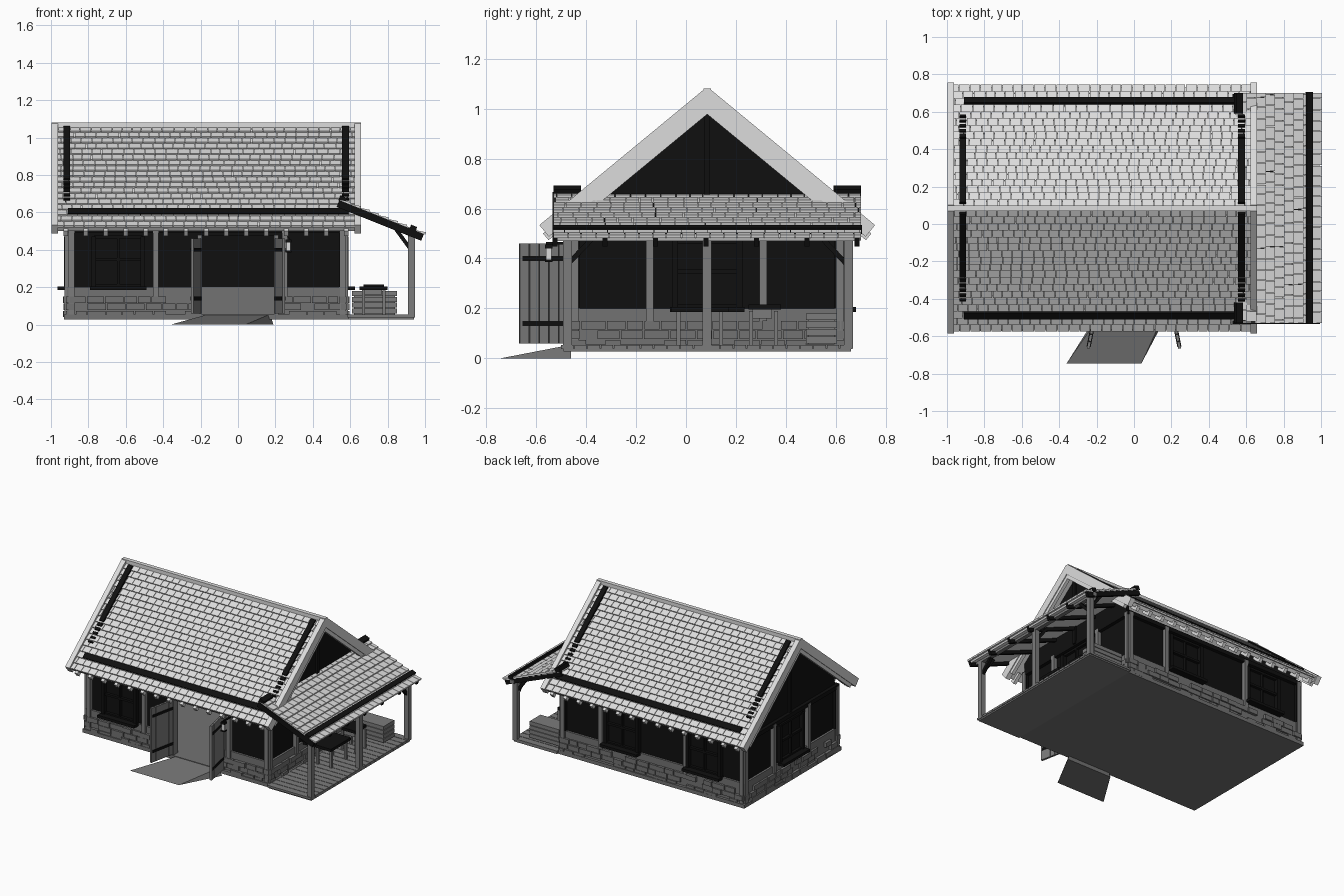
import bpy, bmesh, math, random
from mathutils import Matrix, Vector

random.seed(4)
if "Cube" in bpy.data.objects:
    bpy.data.objects.remove(bpy.data.objects["Cube"], do_unlink=True)


def material(name, v):
    m = bpy.data.materials.new(name)
    m.use_nodes = True
    m.diffuse_color = (v, v, v, 1)
    b = m.node_tree.nodes["Principled BSDF"]
    b.inputs["Base Color"].default_value = (v, v, v, 1)
    b.inputs["Roughness"].default_value = 0.9
    return m


PALE = material("pale shingle", 0.72)
WOOD = material("grey wood", 0.2)
STONE = material("grey stone", 0.17)
BLACK = material("black timber", 0.005)
ID = Matrix.Identity(4)


class Part:
    """Collects boxes and prisms into one named object."""
    def __init__(self, name, mat):
        self.name, self.mat, self.bm = name, mat, bmesh.new()

    def box(self, x, y, z, M=ID):
        c = Vector((sum(x) / 2, sum(y) / 2, sum(z) / 2))
        s = Matrix.Diagonal((x[1] - x[0], y[1] - y[0], z[1] - z[0], 1))
        bmesh.ops.create_cube(self.bm, size=1, matrix=M @ Matrix.Translation(c) @ s)

    def beam(self, a, b, w):
        a, b = Vector(a), Vector(b)
        d = b - a
        R = d.to_track_quat('Z', 'Y').to_matrix().to_4x4()
        self.box((-w / 2, w / 2), (-w / 2, w / 2), (0, d.length), Matrix.Translation(a) @ R)

    def prism(self, pts, push):
        v = [self.bm.verts.new(p) for p in pts]
        f = self.bm.faces.new(v)
        new = bmesh.ops.extrude_face_region(self.bm, geom=[f], use_keep_orig=True)["geom"]
        bmesh.ops.translate(self.bm, vec=push, verts=[g for g in new if isinstance(g, bmesh.types.BMVert)])

    def done(self):
        bmesh.ops.recalc_face_normals(self.bm, faces=self.bm.faces)
        me = bpy.data.meshes.new(self.name)
        self.bm.to_mesh(me)
        self.bm.free()
        me.materials.append(self.mat)
        bpy.context.collection.objects.link(bpy.data.objects.new(self.name, me))


CX, CY, HX, HY = -0.17, 0.085, 0.75, 0.55


def side(k):
    """Wall frame: x along the wall, -y outwards; k = front, right, back, left."""
    return Matrix.Translation((CX, CY, 0)) @ Matrix.Rotation(k * math.pi / 2, 4, 'Z')


def slope(origin, along, down):
    """Roof frame: x along the eave, y down the slope, z off the surface."""
    along, down = Vector(along), Vector(down).normalized()
    n = along.cross(down)
    n = n if n.z > 0 else -n
    M = Matrix((along, down, n)).transposed().to_4x4()
    return Matrix.Translation(origin) @ M


# Floors
p = Part("foundation_slab", STONE)
p.box((-0.93, 0.59), (-0.48, 0.65), (0.028, 0.055))
p.done()
p = Part("porch_floor", WOOD)
n = 22
for i in range(n):
    y = -0.5 + 1.17 * i / n
    p.box((0.585, 0.945), (y, y + 1.17 / n - 0.004), (0.038, 0.053))
p.box((0.59, 0.94), (-0.49, 0.66), (0.028, 0.04))
p.done()

# Walls, stones, posts and windows on each side
base, stones = Part("stone_base_wall", STONE), Part("base_stones", STONE)
walls, posts = Part("upper_walls", BLACK), Part("wall_posts", WOOD)
frames = Part("window_frames", BLACK)
post_u = [(-0.72, -0.27, 0.42, 0.73), (-0.53, -0.23, 0.225, 0.53),
          (-0.73, -0.42, 0.27, 0.73), (-0.53, -0.2, 0.2, 0.53)]
window_u = [(-0.47,), (0.0,), (-0.25, 0.42), (0.0,)]
for k in range(4):
    M = side(k)
    W, D = (HX, HY) if k % 2 == 0 else (HY, HX)
    spans = [(-W, -0.03), (0.37, W)] if k == 0 else [(-W, W)]
    for a, b in spans:
        base.box((a, b), (-D + 0.005, -D + 0.04), (0.05, 0.2), M)
        walls.box((a, b), (-D + 0.02, -D + 0.04), (0.2, 0.52), M)
        for r in range(3):
            u = a - random.uniform(0, 0.05)
            while u < b:
                w = random.uniform(0.06, 0.11)
                if random.random() < 0.85:
                    out = random.uniform(0.006, 0.016)
                    z = 0.04 + r * 0.038
                    stones.box((max(u, a), min(u + w - 0.006, b)), (-D - out, -D + 0.02), (z, z + 0.034), M)
                u += w
    if k == 0:
        walls.box((-0.04, 0.38), (-D + 0.02, -D + 0.04), (0.475, 0.52), M)
    for u in post_u[k]:
        edge = abs(u) > W - 0.04
        posts.box((u - 0.015, u + 0.015), (-D - 0.008, -D + 0.025), (0.055 if edge else 0.15, 0.51), M)
    for u in window_u[k]:
        for s in (-1, 1):
            frames.box((u + s * 0.13 - 0.012, u + s * 0.13 + 0.012), (-D - 0.01, -D + 0.02), (0.2, 0.47), M)
        for z in (0.2, 0.34, 0.46):
            frames.box((u - 0.13, u + 0.13), (-D, -D + 0.02), (z, z + 0.016), M)
        frames.box((u - 0.006, u + 0.006), (-D, -D + 0.02), (0.2, 0.46), M)
        frames.box((u - 0.15, u + 0.15), (-D - 0.045, -D + 0.02), (0.185, 0.205), M)
    frames.box((-W, W), (-D - 0.005, -D + 0.03), (0.49, 0.52), M)
# Gable ends
for x in (-0.9, 0.56):
    walls.prism([(x, CY - 0.53, 0.5), (x, CY + 0.53, 0.5), (x, CY + 0.53, 0.58),
                 (x, CY, 1.01), (x, CY - 0.53, 0.58)], (0.02, 0, 0))
for q in (base, stones, walls, posts, frames):
    q.done()
p = Part("gable_studs", BLACK)
for x in (-0.905, 0.585):
    p.box((x - 0.01, x + 0.01), (CY - 0.012, CY + 0.012), (0.5, 1.0))
p.done()

# Shingled roofs
main = [slope((0, CY, 1.055), (1, 0, 0), (0, s * 0.655, -0.54)) for s in (-1, 1)]
porch = slope((0.545, 0, 0.66), (0, 1, 0), (0.45, 0, -0.18))


def shingles(part, M, x0, x1, length, rows):
    pitch = length / rows
    for r in range(rows):
        x = x0 - random.uniform(0.0, 0.05)
        while x < x1:
            w = random.uniform(0.05, 0.065)
            T = M @ Matrix.Translation((0, r * pitch, 0)) @ Matrix.Rotation(0.18, 4, 'X')
            part.box((max(x, x0), min(x + w - 0.003, x1)), (0, pitch + 0.006), (-0.006, 0.006), T)
            x += w


roof, deck = Part("main_roof_shingles", PALE), Part("main_roof_deck", PALE)
trim, straps = Part("roof_edge_boards", PALE), Part("roof_straps", BLACK)
for M in main:
    shingles(roof, M, -0.965, 0.625, 0.84, 18)
    deck.box((-0.965, 0.625), (0, 0.84), (-0.025, 0.0), M)
    for x in (-0.98, 0.64):
        trim.box((x - 0.018, x + 0.018), (0, 0.85), (-0.035, 0.025), M)
        trim.box((x - 0.012, x + 0.012), (0, 0.8), (-0.06, -0.03), M)
    for i in range(15):
        x = -0.92 + i * 0.107
        trim.box((x - 0.012, x + 0.012), (0.78, 0.86), (-0.045, -0.01), M)
    straps.box((-0.91, 0.59), (0.71, 0.75), (0.0, 0.025), M)
    for x in (-0.915, 0.575):
        straps.box((x - 0.018, x + 0.018), (0.02, 0.46), (0.0, 0.025), M)
        for i in range(5):
            d = 0.475 + i * 0.036
            straps.box((x - 0.018, x + 0.018), (d, d + 0.022 - i * 0.003), (0.0, 0.023), M)
trim.box((-0.998, 0.658), (CY - 0.015, CY + 0.015), (1.03, 1.08))
for q in (roof, deck, trim):
    q.done()
p = Part("porch_roof_shingles", PALE)
shingles(p, porch, -0.53, 0.7, 0.485, 9)
p.box((-0.525, 0.695), (0, 0.48), (-0.012, 0.0), porch)
p.done()
straps.box((-0.535, 0.705), (0.4, 0.435), (0.0, 0.025), porch)
for y in (-0.53, 0.59):
    straps.box((y, y + 0.11), (-0.01, 0.03), (0.0, 0.03), porch)
straps.done()

# Porch frame
p = Part("porch_rafters", BLACK)
for i in range(7):
    y = -0.525 + i * 0.2017
    p.box((y - 0.01, y + 0.01), (-0.005, 0.482), (-0.035, 0.004), porch)
for y in (-0.47, CY, 0.64):
    p.beam((0.925, y, 0.4), (0.83, y, 0.53), 0.02)
for y, s in ((-0.47, 1), (0.64, -1)):
    p.beam((0.925, y, 0.38), (0.925, y + s * 0.09, 0.475), 0.02)
p.done()
p = Part("porch_posts", WOOD)
for y in (-0.475, CY, 0.65):
    p.box((0.91, 0.945), (y - 0.018, y + 0.018), (0.04, 0.49))
p.box((0.912, 0.942), (-0.53, 0.7), (0.472, 0.498))
p.done()

# Entrance: open plank doors, jambs, ramp and lantern
doors, hinges = Part("open_doors", WOOD), Part("door_straps", BLACK)
for s, x in ((-1, -0.205), (1, 0.205)):
    M = Matrix.Translation((x, -0.47, 0)) @ Matrix.Rotation(s * 0.2, 4, 'Z')
    for i in range(5):
        doors.box((-0.008, 0.008), (-0.2 + i * 0.04, -0.163 + i * 0.04), (0.06, 0.46), M)
    for z in (0.13, 0.39):
        hinges.box((-0.011, 0.011), (-0.19, 0), (z, z + 0.02), M)
    doors.box((x - 0.012, x + 0.012), (-0.475, -0.42), (0.055, 0.48))
doors.done()
hinges.done()
p = Part("entrance_ramp", STONE)
top = [(-0.16, -0.46), (0.17, -0.46)]
front = [(0.04, -0.745), (-0.36, -0.745)]
v = [p.bm.verts.new((x, y, 0.055)) for x, y in top] + [p.bm.verts.new((x, y, 0)) for x, y in front]
low = [p.bm.verts.new((x, -0.46, 0)) for x in (-0.18, 0.19)]
for f in (v, [low[0], low[1], v[2], v[3]], [v[0], low[0], v[3]],
          [v[1], v[2], low[1]], [v[0], v[1], low[1], low[0]]):
    p.bm.faces.new(f)
p.done()
p = Part("lantern_frame", BLACK)
p.box((0.255, 0.285), (-0.565, -0.535), (0.44, 0.455))
p.box((0.255, 0.285), (-0.565, -0.535), (0.385, 0.395))
p.box((0.265, 0.275), (-0.56, -0.46), (0.455, 0.465))
p.done()
p = Part("lantern_glass", PALE)
p.box((0.259, 0.281), (-0.561, -0.539), (0.395, 0.44))
p.done()

# Porch furniture
p = Part("slatted_crate", WOOD)
for i in range(4):
    z = 0.06 + i * 0.031
    p.box((0.61, 0.85), (0.48, 0.605), (z, z + 0.027))
p.box((0.62, 0.84), (0.49, 0.595), (0.055, 0.17))
p.done()
p = Part("porch_table", BLACK)
p.box((0.65, 0.8), (-0.06, 0.17), (0.185, 0.205))
p.box((0.67, 0.78), (0.25, 0.38), (0.195, 0.215))
p.done()
p = Part("table_legs", WOOD)
for x in (0.67, 0.78):
    for y in (-0.03, 0.14, 0.26, 0.36):
        p.box((x - 0.008, x + 0.008), (y - 0.008, y + 0.008), (0.05, 0.19))
p.box((0.68, 0.77), (0.265, 0.345), (0.16, 0.195))
p.done()
